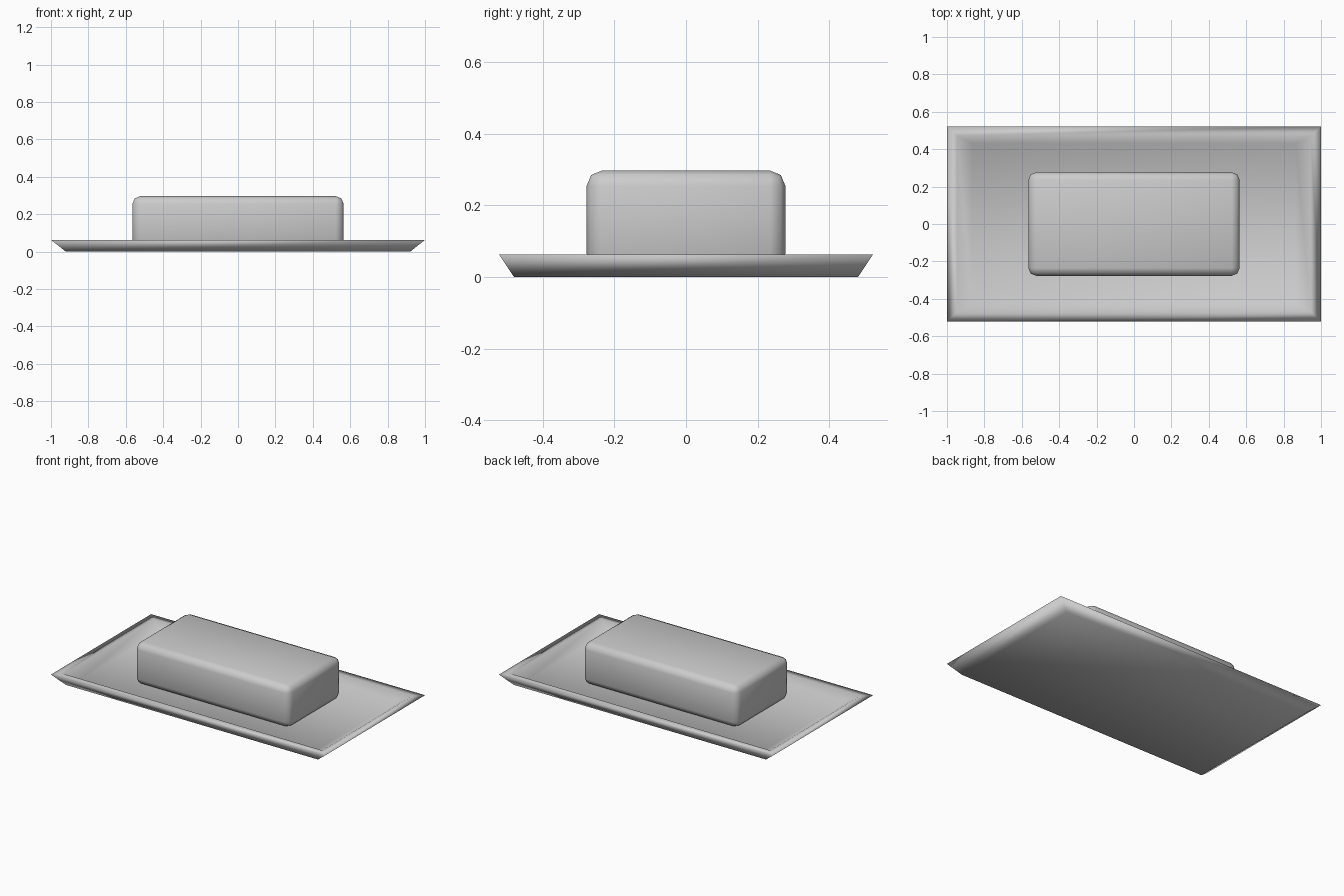
import bpy, bmesh

if "Cube" in bpy.data.objects:
    bpy.data.objects.remove(bpy.data.objects["Cube"])


def finish(bm, name):
    bmesh.ops.recalc_face_normals(bm, faces=bm.faces[:])
    for f in bm.faces:
        f.smooth = True
    mesh = bpy.data.meshes.new(name)
    bm.to_mesh(mesh)
    bm.free()
    obj = bpy.data.objects.new(name, mesh)
    bpy.context.collection.objects.link(obj)
    return obj


# Dish: rectangular rings from the underside, over the rim, down to the floor
rings = [(0.92, 0.48, 0.0), (1.0, 0.522, 0.063), (0.945, 0.47, 0.063), (0.865, 0.43, 0.022)]
bm = bmesh.new()
loops = [[bm.verts.new((sx * x, sy * y, z)) for sx, sy in ((-1, -1), (1, -1), (1, 1), (-1, 1))]
         for x, y, z in rings]
for a, b in zip(loops, loops[1:]):
    for i in range(4):
        j = (i + 1) % 4
        bm.faces.new((a[i], a[j], b[j], b[i]))
bm.faces.new(loops[0][::-1])
bm.faces.new(loops[-1])
finish(bm, "dish")

# Bar: softly rounded block resting on the dish floor
bottom, top = 0.022, 0.297
bm = bmesh.new()
bmesh.ops.create_cube(bm, size=1)
bmesh.ops.scale(bm, vec=(1.13, 0.554, top - bottom), verts=bm.verts[:])
bmesh.ops.translate(bm, vec=(0, 0, (top + bottom) / 2), verts=bm.verts[:])
bmesh.ops.bevel(bm, geom=bm.edges[:], offset=0.042, segments=2, profile=0.5, affect='EDGES')
finish(bm, "soap_bar")
